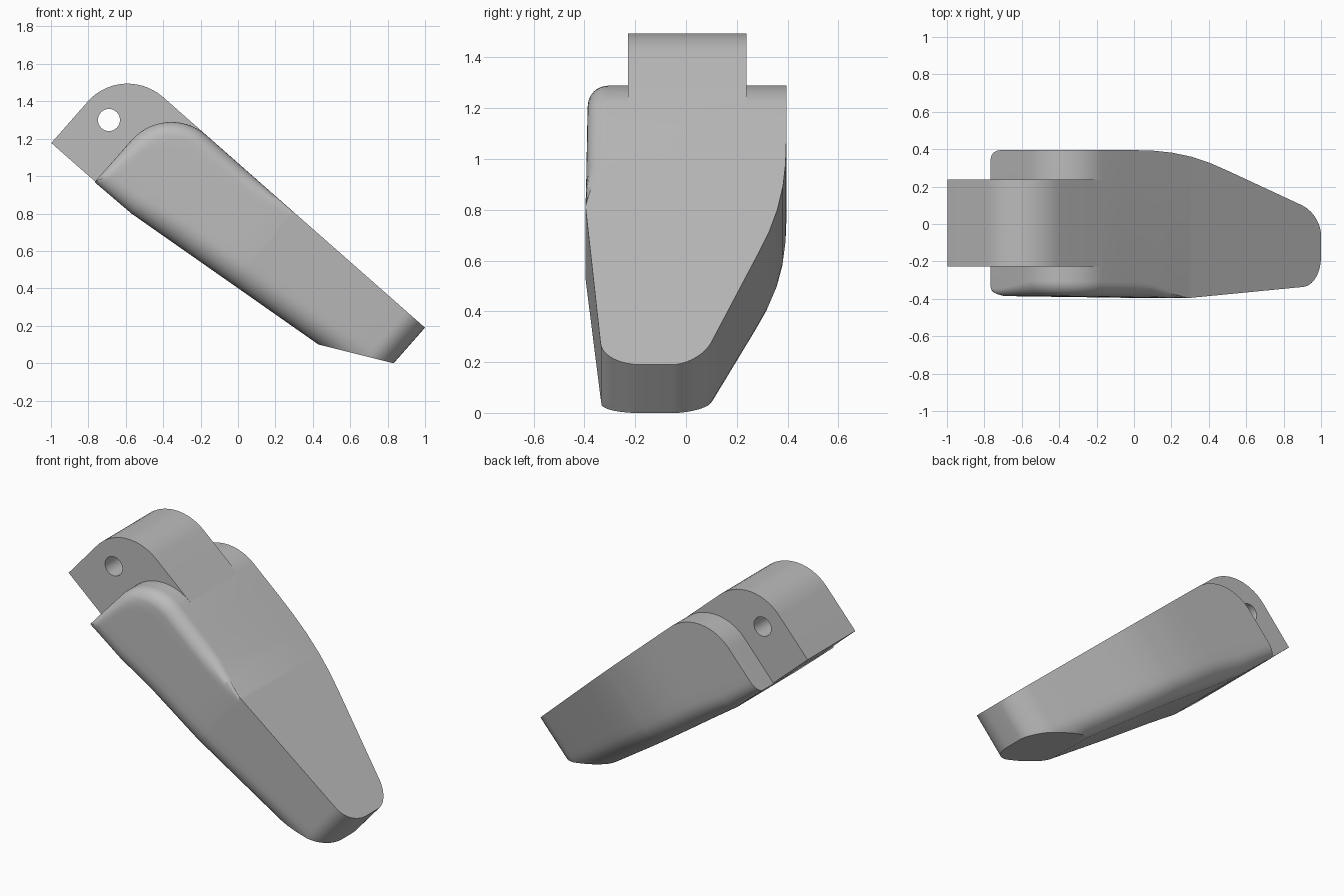
import bpy, bmesh, math
from mathutils import Vector

if "Cube" in bpy.data.objects:
    bpy.data.objects.remove(bpy.data.objects["Cube"])

# Tilted frame: u runs down the flat top, w is normal to it
DU = Vector((0.7506, 0, -0.6608))
DW = Vector((0.6608, 0, 0.7506))
TOP, REAR, ARC_W, ARC_R = 0.803, -1.215, 0.52, 0.283
ARC_U = REAR + ARC_R
KINK, SHOULDER, TIP, END = -0.956, -0.32, 0.49, 0.625

grey = bpy.data.materials.new("plain grey")
grey.use_nodes = True
grey.diffuse_color = (0.5, 0.5, 0.5, 1)
grey.node_tree.nodes["Principled BSDF"].inputs["Base Color"].default_value = (0.5, 0.5, 0.5, 1)


def place(u, y, w):
    return DU * u + DW * w + Vector((0, y, 0))


def finish(bm, name):
    bmesh.ops.recalc_face_normals(bm, faces=bm.faces[:])
    mesh = bpy.data.meshes.new(name)
    bm.to_mesh(mesh)
    bm.free()
    mesh.materials.append(grey)
    obj = bpy.data.objects.new(name, mesh)
    bpy.context.collection.objects.link(obj)
    return obj


def smooth(obj):
    bpy.ops.object.select_all(action='DESELECT')
    obj.select_set(True)
    bpy.context.view_layer.objects.active = obj
    bpy.ops.object.shade_smooth_by_angle(angle=math.radians(22))


def clamp(v):
    return max(0.0, min(1.0, v))


def interp(points, u):
    for (a, p), (b, q) in zip(points, points[1:]):
        if u <= b:
            return p + (q - p) * clamp((u - a) / (b - a))
    return points[-1][1]


def fillet(t, r):
    """Inset of a rounded edge at distance t from that edge."""
    if r < 1e-5 or t >= r:
        return 0.0
    return r - math.sqrt(max(0.0, r * r - (r - max(t, 0.0)) ** 2))


BACK = [(-0.70, 0.395), (-0.57, 0.392), (-0.44, 0.382), (-0.30, 0.36),
        (-0.17, 0.328), (-0.04, 0.285), (TIP, 0.10)]
FRONT = [(REAR, -0.385), (SHOULDER, -0.396), (TIP, -0.337)]
BOTTOM = [(REAR, 0.22), (KINK, 0.224), (END, 0.40)]


def sides(u):
    yb, yf = interp(BACK, u), interp(FRONT, u)
    if u > TIP:
        s = min(1.0, (u - TIP) / (END - TIP))
        bulge = 1 - math.sqrt(1 - s * s)
        yb -= 0.35 * (u - TIP) + 0.11 * bulge
        yf += 0.16 * bulge
    return yf, yb


def roof(u):
    if u >= ARC_U:
        return TOP
    return ARC_W + math.sqrt(max(0.0, ARC_R ** 2 - (ARC_U - u) ** 2))


def edge_distance(u, w):
    """Distance to the rear wall, crown arc or flat top."""
    if u >= ARC_U:
        return TOP - w
    if w > ARC_W:
        return ARC_R - math.hypot(u - ARC_U, w - ARC_W)
    return u - REAR


def ring(u):
    yf, yb = sides(u)
    lo, hi = interp(BOTTOM, u), roof(u)
    rb = 0.08 + 0.05 * clamp((u - REAR) / 0.5)
    ry = min(0.05 + 0.07 * clamp((u - REAR) / 0.5), 0.45 * (yb - yf))
    rt = 0.08
    steps = [1 - math.cos(math.pi / 2 * k / 7) for k in range(8)]
    heights = [lo + rb * s for s in steps]
    heights += [lo + rb + (hi - rt - lo - rb) * k / 6 for k in range(1, 6)]
    heights += [hi - rt * s for s in reversed(steps)]
    front, back = [], []
    for w in heights:
        low = fillet(w - lo, rb) * ry / rb
        r = (0.04 + 0.04 * clamp((w - 0.3) / 0.25)) * clamp((SHOULDER - u) / 0.28)
        front.append((yf + max(low, fillet(edge_distance(u, w), r)), w))
        back.append((yb - low, w))
    return [place(u, y, w) for y, w in front + back[::-1]]


# Body: lofted rings along the tilted axis
stations = [ARC_U - ARC_R * math.cos(math.pi / 2 * k / 14) for k in range(15)]
stations += [KINK, -0.8, SHOULDER, 0.1, 0.3] + [p[0] for p in BACK[:-1]]
stations += [TIP + (END - TIP) * math.sin(math.pi / 2 * k / 9) for k in range(10)]
bm = bmesh.new()
rings = [[bm.verts.new(c) for c in ring(u)] for u in sorted(stations)]
for a, b in zip(rings, rings[1:]):
    for i in range(len(a)):
        j = (i + 1) % len(a)
        bm.faces.new((a[i], a[j], b[j], b[i]))
bm.faces.new(rings[0])
bm.faces.new(rings[-1][::-1])

# Slanted flat under the tip
bmesh.ops.bisect_plane(bm, geom=bm.verts[:] + bm.edges[:] + bm.faces[:],
                       plane_co=place(0.257, 0, 0.359),
                       plane_no=DU * 0.189 - DW * 0.366, clear_outer=True)
bmesh.ops.holes_fill(bm, edges=[e for e in bm.edges if e.is_boundary], sides=0)
body = finish(bm, "lever_body")
smooth(body)

# Hinge tongue: rounded profile extruded across the width
CROWN = -1.24
profile = [(ARC_U, 0.226), (KINK, 0.224), (-1.527, 0.224)]
for k in range(15):
    ang = math.pi / 2 * k / 14
    profile.append((CROWN - 0.287 * math.cos(ang), ARC_W + ARC_R * math.sin(ang)))
profile.append((ARC_U, TOP))
bm = bmesh.new()
face = bm.faces.new([bm.verts.new(place(u, -0.228, w)) for u, w in profile])
moved = bmesh.ops.extrude_face_region(bm, geom=[face])["geom"]
bmesh.ops.translate(bm, vec=(0, 0.466, 0),
                    verts=[g for g in moved if isinstance(g, bmesh.types.BMVert)])
tongue = finish(bm, "hinge_tongue")

# Pin hole through the tongue
bpy.ops.mesh.primitive_cylinder_add(vertices=32, radius=0.059, depth=1,
                                    location=(-0.69, 0, 1.30),
                                    rotation=(math.pi / 2, 0, 0))
cutter = bpy.context.object
cutter.name = "pin_hole_cutter"
cutter.hide_render = True
cutter.data.materials.append(grey)
mod = tongue.modifiers.new("pin hole", 'BOOLEAN')
mod.operation = 'DIFFERENCE'
mod.solver = 'EXACT'
mod.object = cutter
bpy.ops.object.select_all(action='DESELECT')
tongue.select_set(True)
bpy.context.view_layer.objects.active = tongue
bpy.ops.object.modifier_apply(modifier=mod.name)
bpy.data.objects.remove(cutter)
smooth(tongue)
